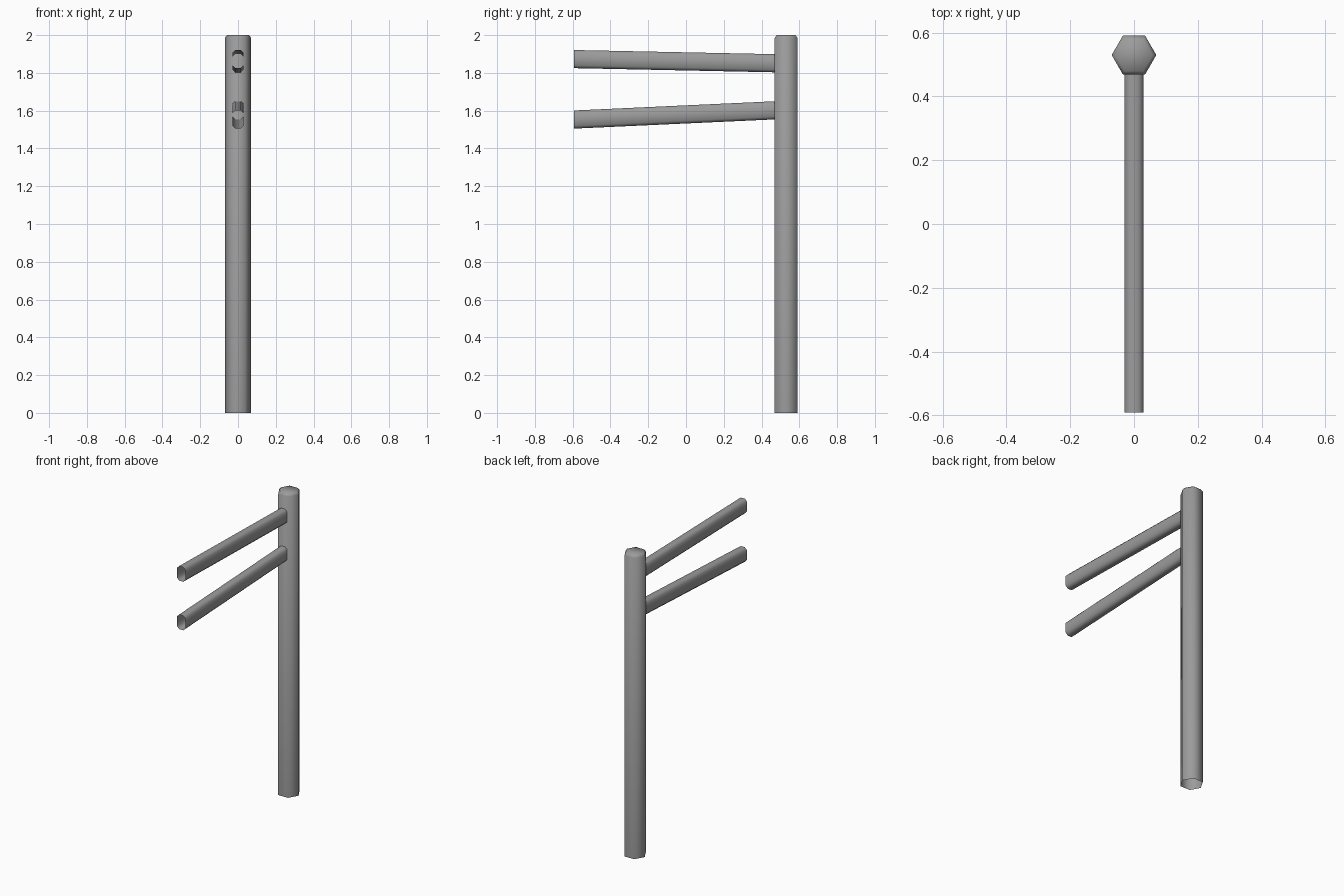
import bpy
import math

cube = bpy.data.objects.get("Cube")
if cube:
    bpy.data.objects.remove(cube)

metal = bpy.data.materials.new("grey_metal")
metal.use_nodes = True
GREY = (0.33, 0.33, 0.33, 1)
metal.diffuse_color = GREY
metal.node_tree.nodes["Principled BSDF"].inputs["Base Color"].default_value = GREY


def loft(name, rings, cap_end=False):
    """Skin a row of matching rings; optionally close the last one."""
    n = len(rings[0])
    verts = [p for ring in rings for p in ring]
    faces = []
    for r in range(len(rings) - 1):
        for i in range(n):
            j = (i + 1) % n
            faces.append((r * n + i, r * n + j, (r + 1) * n + j, (r + 1) * n + i))
    if cap_end:
        faces.append(tuple(range(len(verts) - n, len(verts))))
    mesh = bpy.data.meshes.new(name)
    mesh.from_pydata(verts, [], faces)
    mesh.materials.append(metal)
    mesh.shade_smooth()
    obj = bpy.data.objects.new(name, mesh)
    bpy.context.collection.objects.link(obj)
    return obj


# Upright hexagonal post, open below, with a chamfered top
def hexagon(radius, z):
    return [(radius * math.cos(math.tau * i / 6),
             0.53 + radius * math.sin(math.tau * i / 6), z) for i in range(6)]


loft("post", [hexagon(0.07, 0), hexagon(0.07, 1.985), hexagon(0.058, 2)], cap_end=True)


# Hollow arms with a chamfered upright section, cut vertically at the tip
def section(y, z, w=0.03, h=0.048, c=0.015):
    quarter = [(w, h - c), (w - c, h)]
    half = quarter + [(-x, v) for x, v in reversed(quarter)]
    outline = half + [(-x, -v) for x, v in half]
    return [(x, y, z + v) for x, v in reversed(outline)]


for name, root_z, tip_z in (("upper_arm", 1.851, 1.873), ("lower_arm", 1.602, 1.553)):
    loft(name, [section(0.475, root_z), section(-0.592, tip_z)])
